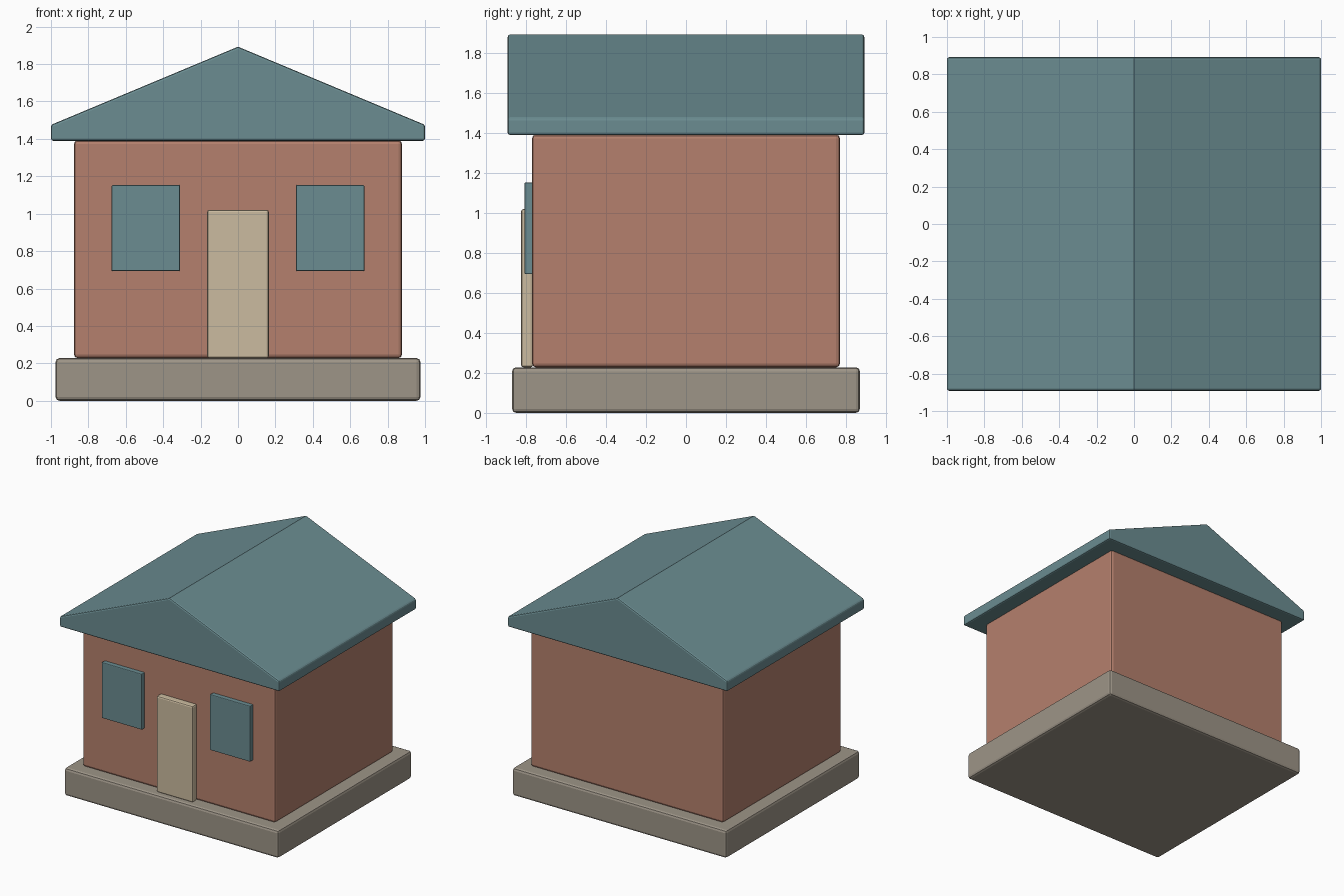
import bpy, bmesh

if "Cube" in bpy.data.objects:
    bpy.data.objects.remove(bpy.data.objects["Cube"])


def material(name, rgb):
    m = bpy.data.materials.new(name)
    m.diffuse_color = (*rgb, 1)
    m.use_nodes = True
    m.node_tree.nodes["Principled BSDF"].inputs["Base Color"].default_value = m.diffuse_color
    return m


stone = material("warm grey stone", (0.34, 0.30, 0.245))
clay = material("terracotta", (0.46, 0.217, 0.153))
teal = material("dusty teal", (0.147, 0.265, 0.285))
cream = material("cream", (0.60, 0.50, 0.35))


def finish(bm, name, mat, bevel, segments=2):
    """Turn a bmesh into an object with softened edges."""
    bmesh.ops.recalc_face_normals(bm, faces=bm.faces)
    me = bpy.data.meshes.new(name)
    bm.to_mesh(me)
    bm.free()
    me.materials.append(mat)
    ob = bpy.data.objects.new(name, me)
    bpy.context.collection.objects.link(ob)
    mod = ob.modifiers.new("soft edges", 'BEVEL')
    mod.width = bevel
    mod.segments = segments
    mod.limit_method = 'ANGLE'
    # keeps the shallow break of the ridge sharp and bevels the rest
    mod.angle_limit = 0.9
    return ob


def box(name, lo, hi, mat, bevel):
    bm = bmesh.new()
    bmesh.ops.create_cube(bm, size=1)
    for v in bm.verts:
        v.co = [(a + b) / 2 + c * (b - a) for a, b, c in zip(lo, hi, v.co)]
    return finish(bm, name, mat, bevel)


# Plinth and walls
box("plinth", (-0.975, -0.87, 0), (0.975, 0.87, 0.228), stone, 0.02)
box("walls", (-0.877, -0.771, 0.228), (0.877, 0.771, 1.392), clay, 0.02)

# Gable roof: one profile extruded front to back
bm = bmesh.new()
profile = [(-1, 1.39), (1, 1.39), (1, 1.475), (0, 1.893), (-1, 1.475)]
face = bm.faces.new([bm.verts.new((x, -0.892, z)) for x, z in profile])
ext = bmesh.ops.extrude_face_region(bm, geom=[face])
for v in ext["geom"]:
    if isinstance(v, bmesh.types.BMVert):
        v.co.y = 0.892
finish(bm, "roof", teal, 0.012)

# Door and windows, slightly proud of the front wall
box("door", (-0.165, -0.825, 0.228), (0.165, -0.765, 1.02), cream, 0.012)
for side, x in (("left", -0.493), ("right", 0.493)):
    box(side + "_window", (x - 0.183, -0.808, 0.694), (x + 0.183, -0.765, 1.153), teal, 0.006)
